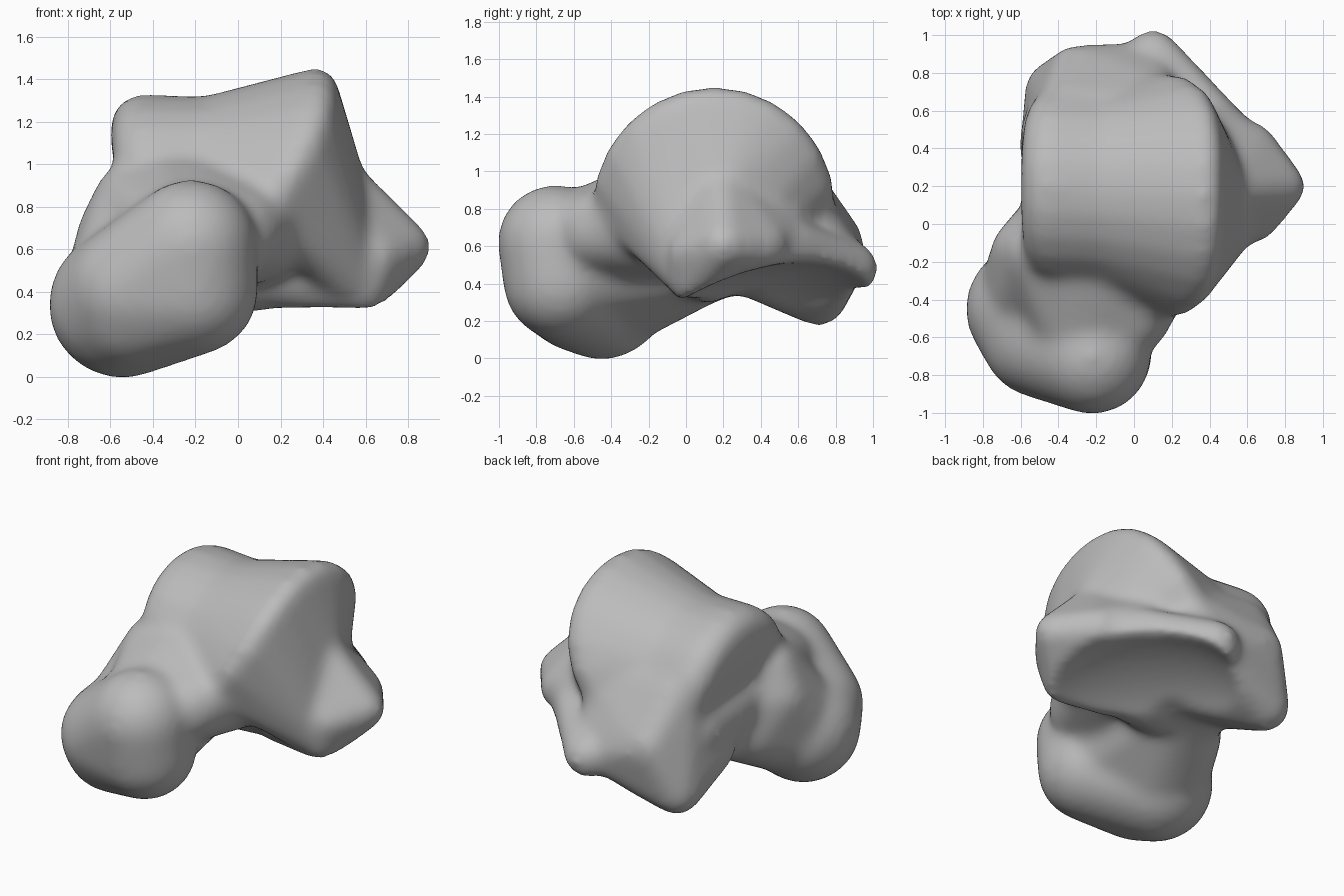
import bpy, bmesh
from math import cos, sin, radians
from mathutils import Matrix, Vector

if "Cube" in bpy.data.objects:
    bpy.data.objects.remove(bpy.data.objects["Cube"])

# Matte bone colour
mat = bpy.data.materials.new("bone_grey")
mat.use_nodes = True
grey = (0.5, 0.5, 0.5, 1)
mat.diffuse_color = grey
mat.node_tree.nodes["Principled BSDF"].inputs["Base Color"].default_value = grey

# Unit ball points shared by every lump
ball = bmesh.new()
bmesh.ops.create_icosphere(ball, subdivisions=3, radius=1)
BALL = [v.co.copy() for v in ball.verts]
ball.free()

lumps = bmesh.new()


def hull(balls):
    """Add the convex skin around balls given as (x, y, z, radius)."""
    bm = bmesh.new()
    for x, y, z, r in balls:
        for p in BALL:
            bm.verts.new(Vector((x, y, z)) + p * r)
    bmesh.ops.convex_hull(bm, input=bm.verts[:])
    bmesh.ops.delete(bm, geom=[v for v in bm.verts if not v.link_faces], context='VERTS')
    bmesh.ops.recalc_face_normals(bm, faces=bm.faces[:])
    me = bpy.data.meshes.new("lump")
    bm.to_mesh(me)
    bm.free()
    lumps.from_mesh(me)
    bpy.data.meshes.remove(me)


def rim(x, y, z, radius, r, taper):
    """Upper arc of balls for one section of the pulley, narrowing at its ends."""
    arc = [radians(a) for a in range(0, 181, 15)]
    return [(x - taper * (1 - sin(a)) ** 2, y + (radius - r) * cos(a),
             z + (radius - r) * sin(a), r) for a in arc]


def cutter(name, centre, along, across, radii):
    """Ellipsoid for carving a hollow."""
    a = Vector(along).normalized()
    n = a.cross(Vector(across)).normalized()
    p = n.cross(a)
    rot = Matrix((a, p, n)).transposed().to_4x4()
    bm = bmesh.new()
    bmesh.ops.create_icosphere(bm, subdivisions=4, radius=1)
    bm.transform(Matrix.Translation(centre) @ rot @ Matrix.Diagonal((*radii, 1)))
    bmesh.ops.recalc_face_normals(bm, faces=bm.faces[:])
    me = bpy.data.meshes.new(name)
    bm.to_mesh(me)
    bm.free()
    ob = bpy.data.objects.new(name, me)
    bpy.context.collection.objects.link(ob)
    ob.hide_render = True
    return ob


# Saddle-shaped pulley on top
inner = rim(-0.45, 0.2, 0.79, 0.54, 0.15, -0.08)
middle = rim(-0.15, 0.18, 0.79, 0.53, 0.1, 0)
outer = rim(0.37, 0.15, 0.8, 0.655, 0.1, 0.24)
hull(inner + middle)
hull(middle + outer)

# Core under the pulley
hull([(-0.4, 0.0, 0.7, 0.2), (-0.4, 0.5, 0.65, 0.2), (0.25, 0.0, 0.7, 0.2),
      (0.2, 0.5, 0.7, 0.2), (-0.35, 0.1, 0.47, 0.18), (0.1, 0.12, 0.5, 0.2)])

# Outer face fanning down from the pulley
hull(outer + [(0.49, 0.2, 0.92, 0.11), (0.22, -0.3, 0.8, 0.12),
              (0.45, -0.13, 0.65, 0.11), (0.56, 0.04, 0.42, 0.13)])

# Side process
hull([(0.47, 0.18, 0.93, 0.12), (0.78, 0.2, 0.61, 0.13), (0.58, 0.04, 0.41, 0.13),
      (0.64, 0.02, 0.56, 0.12), (0.62, 0.4, 0.6, 0.14), (0.25, 0.1, 0.5, 0.2),
      (0.36, 0.5, 0.68, 0.15)])

# Rear shelf and tubercles
hull([(0.7, 0.27, 0.59, 0.13), (0.4, 0.57, 0.6, 0.14), (0.1, 0.88, 0.48, 0.15),
      (-0.1, 0.2, 0.6, 0.2), (0.2, 0.2, 0.5, 0.18)])
hull([(-0.36, 0.58, 0.9, 0.17), (-0.3, 0.8, 0.62, 0.15), (-0.12, 0.76, 0.65, 0.15),
      (-0.43, 0.71, 0.32, 0.15), (-0.44, 0.4, 0.5, 0.17), (-0.1, 0.3, 0.55, 0.2),
      (0.15, 0.62, 0.85, 0.13), (0.04, 0.82, 0.5, 0.14)])

# Rounded head
hull([(-0.545, -0.45, 0.34, 0.35), (-0.22, -0.7, 0.62, 0.31), (-0.21, -0.67, 0.41, 0.31),
      (-0.5, -0.61, 0.41, 0.31), (-0.5, -0.57, 0.34, 0.31)])

# Neck joining head to body
hull([(-0.27, -0.58, 0.62, 0.27), (-0.3, -0.1, 0.77, 0.32), (-0.02, -0.48, 0.68, 0.22),
      (0.08, -0.12, 0.72, 0.28), (0.18, -0.3, 0.78, 0.13), (-0.2, -0.3, 0.76, 0.25),
      (-0.5, -0.2, 0.82, 0.17)])
hull([(-0.5, -0.4, 0.38, 0.33), (-0.44, -0.05, 0.45, 0.22), (-0.58, -0.15, 0.67, 0.18),
      (-0.52, -0.15, 0.84, 0.16), (-0.25, 0.1, 0.55, 0.25), (-0.25, -0.5, 0.5, 0.3)])

mesh = bpy.data.meshes.new("lumps")
lumps.to_mesh(mesh)
lumps.free()
base = bpy.data.objects.new("lumps", mesh)
bpy.context.collection.objects.link(base)

# Hollows: lower joint facet, sinus beside the neck, inner side
cutters = [
    cutter("facet_cutter", (0.34, 0.45, 0.21), (-1.05, 0.7, -0.05), (0.55, 0.83, 0.3), (0.64, 0.6, 0.26)),
    cutter("sinus_cutter", (0.29, -0.4, 0.51), (-0.7, 0.55, -0.1), (0.55, 0.7, 0), (0.42, 0.2, 0.2)),
    cutter("inner_cutter", (-0.74, 0.2, 0.72), (0, 1, 0), (1, 0, 0), (0.3, 0.18, 0.16)),
]


def remesh():
    m = base.modifiers.new("remesh", 'REMESH')
    m.mode = 'VOXEL'
    m.voxel_size = 0.025


remesh()
for c in cutters:
    m = base.modifiers.new(c.name, 'BOOLEAN')
    m.operation = 'DIFFERENCE'
    m.solver = 'EXACT'
    m.object = c
remesh()
m = base.modifiers.new("soften", 'SMOOTH')
m.factor = 0.5
m.iterations = 24

# Bake the softened result into the final bone
bpy.context.view_layer.update()
deps = bpy.context.evaluated_depsgraph_get()
final = bpy.data.meshes.new_from_object(base.evaluated_get(deps))
final.name = "ankle_bone"
for ob in cutters + [base]:
    bpy.data.objects.remove(ob)

final.materials.clear()
final.materials.append(mat)
for f in final.polygons:
    f.use_smooth = True
    f.material_index = 0
bone = bpy.data.objects.new("ankle_bone", final)
bpy.context.collection.objects.link(bone)
